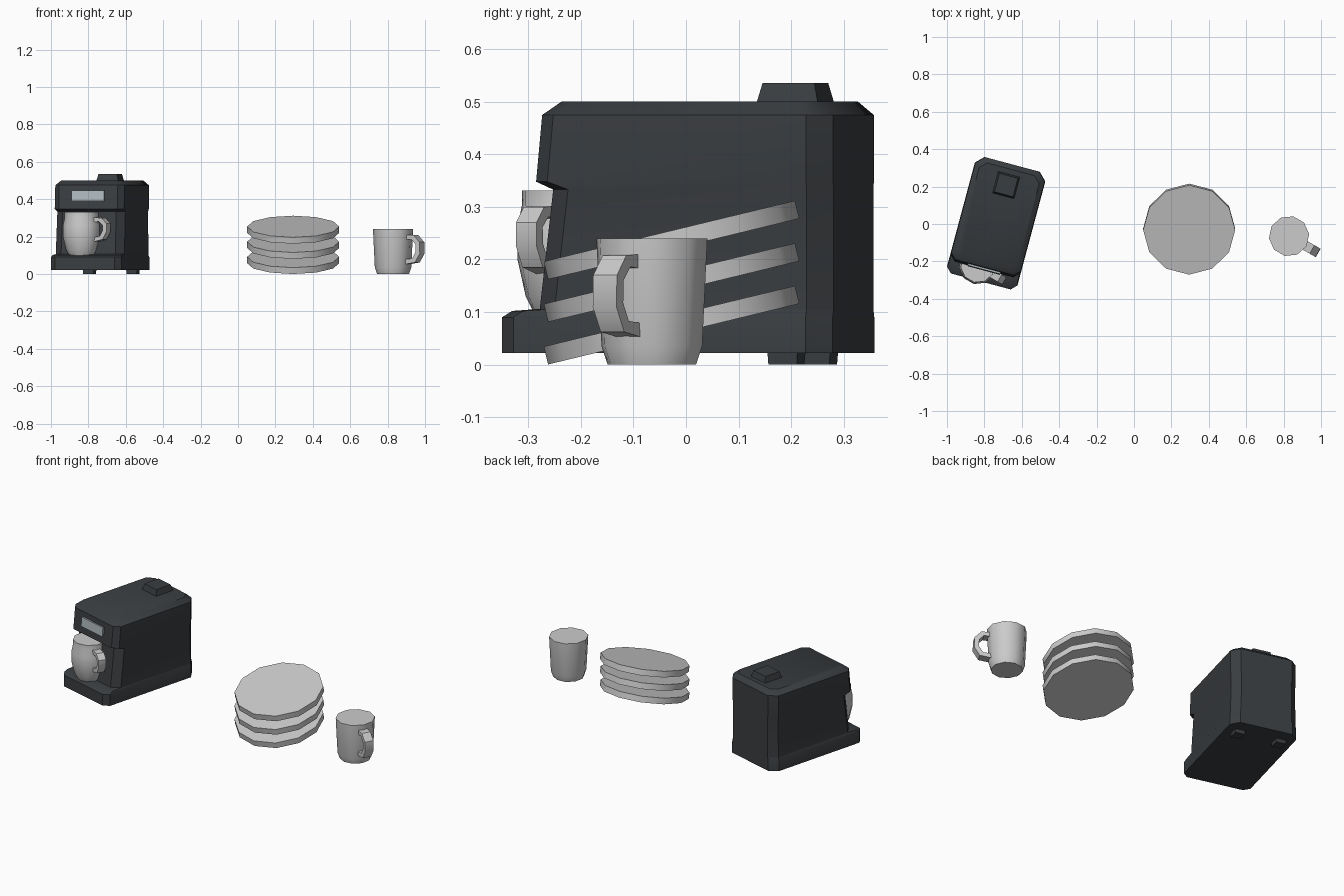
import bpy, bmesh
from math import sin, cos, pi, radians
from mathutils import Matrix, Vector

if "Cube" in bpy.data.objects:
    bpy.data.objects.remove(bpy.data.objects["Cube"])


def material(name, color):
    m = bpy.data.materials.new(name)
    m.diffuse_color = (*color, 1)
    m.use_nodes = True
    m.node_tree.nodes["Principled BSDF"].inputs["Base Color"].default_value = m.diffuse_color
    return m


dark = material("dark_casing", (0.042, 0.047, 0.052))
panel = material("panel_grey", (0.42, 0.48, 0.50))


def make(name, bm, matrix=Matrix(), mat=None, smooth=None):
    bmesh.ops.recalc_face_normals(bm, faces=bm.faces)
    me = bpy.data.meshes.new(name)
    bm.to_mesh(me)
    bm.free()
    ob = bpy.data.objects.new(name, me)
    bpy.context.collection.objects.link(ob)
    ob.matrix_world = matrix
    if mat:
        me.materials.append(mat)
    if smooth:
        bpy.ops.object.select_all(action='DESELECT')
        ob.select_set(True)
        bpy.context.view_layer.objects.active = ob
        bpy.ops.object.shade_smooth_by_angle(angle=radians(smooth))
    return ob


def loft(rings):
    """Skin equal-length rings of points and cap both ends."""
    bm = bmesh.new()
    vs = [[bm.verts.new(p) for p in r] for r in rings]
    n = len(vs[0])
    for a, b in zip(vs, vs[1:]):
        for i in range(n):
            j = (i + 1) % n
            bm.faces.new((a[i], a[j], b[j], b[i]))
    bm.faces.new(vs[0][::-1])
    bm.faces.new(vs[-1])
    return bm


def octagon(hw, yf, yb, z, cf, cb):
    """Rectangle with cut corners: cf at the front, cb at the back."""
    half = [(hw - cf, yf), (hw, yf + cf), (hw, yb - cb), (hw - cb, yb)]
    return [(x, y, z) for x, y in half + [(-x, y) for x, y in half[::-1]]]


def turned(profile, n, phase=0.0):
    return loft([[(r * cos(phase + 2 * pi * i / n), r * sin(phase + 2 * pi * i / n), z)
                  for i in range(n)] for r, z in profile])


def handle(path, thick, width):
    """Flat strip following an (r, z) path, inset toward the path centre."""
    cen = sum((Vector(p) for p in path), Vector((0, 0))) / len(path)
    cen.x = path[0][0]
    rings = []
    for p in path:
        p = Vector(p)
        q = p + (cen - p).normalized() * thick
        rings.append([(p.x, -width / 2, p.y), (p.x, width / 2, p.y),
                      (q.x, width / 2, q.y), (q.x, -width / 2, q.y)])
    return loft(rings)


# coffee machine: stacked sections from base tray to lid
machine = Matrix.Translation((-0.737, 0, 0)) @ Matrix.Rotation(radians(-15), 4, 'Z')
sections = [
    (0.195, -0.318, 0.33, 0.022, 0.03, 0.042),
    (0.195, -0.318, 0.33, 0.090, 0.03, 0.042),
    (0.190, -0.300, 0.33, 0.102, 0.03, 0.042),
    (0.190, -0.248, 0.33, 0.106, 0.04, 0.042),
    (0.188, -0.222, 0.33, 0.333, 0.04, 0.042),
    (0.192, -0.252, 0.33, 0.348, 0.03, 0.042),
    (0.192, -0.240, 0.33, 0.475, 0.03, 0.042),
    (0.166, -0.208, 0.303, 0.501, 0.03, 0.035),
]
make("machine_body", loft([octagon(*s) for s in sections]), machine, dark, 35)


def block(x, y, z0, z1, s0, s1):
    return loft([[(x + sx * s / 2, y + sy * s / 2, z) for sx, sy in
                  ((-1, -1), (1, -1), (1, 1), (-1, 1))] for s, z in ((s0, z0), (s1, z1))])


# lid knob and rear feet
make("lid_knob", block(-0.002, 0.215, 0.495, 0.536, 0.122, 0.102), machine, dark)
for side, x in (("left", -0.12), ("right", 0.12)):
    make(side + "_foot", block(x, 0.23, 0, 0.03, 0.056, 0.06), machine, dark)

# control panel on the head
bm = bmesh.new()
bmesh.ops.create_cube(bm, size=1)
bmesh.ops.scale(bm, vec=(0.18, 0.016, 0.055), verts=bm.verts)
make("control_panel", bm, machine @ Matrix.Translation((0, -0.247, 0.418))
     @ Matrix.Rotation(radians(-5), 4, 'X'), panel)

# leaning stack of plates
for i in range(3):
    m = Matrix.Translation((0.295, -0.0275, 0.075 + 0.081 * i)) @ Matrix.Rotation(radians(13.6), 4, 'X')
    make(f"plate_{i + 1}", turned([(0.246, -0.0175), (0.246, 0.0175)], 12), m, None, 35)

# mugs: one standing alone, one rounder under the machine head
free_mug = Matrix.Translation((0.829, -0.065, 0)) @ Matrix.Rotation(radians(-30), 4, 'Z')
make("mug", turned([(0.086, 0), (0.098, 0.035), (0.108, 0.24)], 10), free_mug, None, 40)
make("mug_handle", handle([(0.09, 0.21), (0.142, 0.208), (0.178, 0.17), (0.18, 0.11),
                           (0.15, 0.062), (0.085, 0.052)], 0.027, 0.052), free_mug, None, 35)

brew_mug = Matrix.Translation((-0.835, -0.222, 0)) @ Matrix.Rotation(radians(-30), 4, 'Z')
make("brewing_mug", turned([(0.07, 0.1), (0.085, 0.13), (0.101, 0.2), (0.101, 0.26),
                            (0.092, 0.305), (0.092, 0.331)], 10), brew_mug, None, 40)
make("brewing_mug_handle", handle([(0.085, 0.302), (0.135, 0.3), (0.164, 0.27), (0.164, 0.225),
                                   (0.14, 0.185), (0.085, 0.172)], 0.025, 0.045), brew_mug, None, 35)
